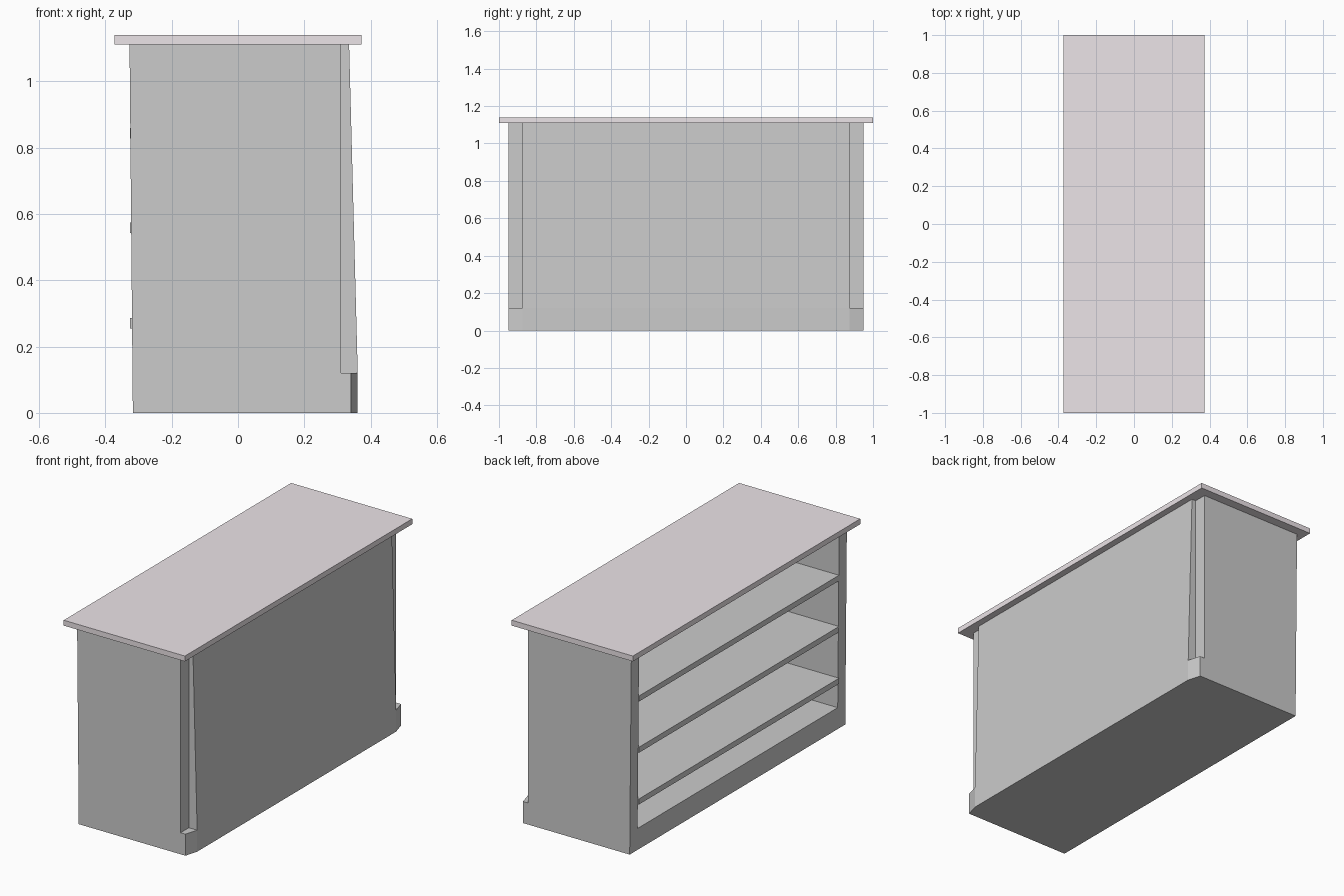
import bpy, bmesh
from mathutils import Vector

if "Cube" in bpy.data.objects:
    bpy.data.objects.remove(bpy.data.objects["Cube"])


def prism(name, points, direction):
    """Extrude a planar polygon along a direction into a closed solid."""
    bm = bmesh.new()
    face = bm.faces.new([bm.verts.new(p) for p in points])
    ext = bmesh.ops.extrude_face_region(bm, geom=[face], use_keep_orig=True)
    moved = [g for g in ext["geom"] if isinstance(g, bmesh.types.BMVert)]
    bmesh.ops.translate(bm, verts=moved, vec=Vector(direction))
    bmesh.ops.recalc_face_normals(bm, faces=bm.faces)
    mesh = bpy.data.meshes.new(name)
    bm.to_mesh(mesh)
    bm.free()
    obj = bpy.data.objects.new(name, mesh)
    bpy.context.collection.objects.link(obj)
    return obj


def box(name, x0, x1, y0, y1, z0, z1):
    corners = [(x0, y0, z0), (x1, y0, z0), (x1, y1, z0), (x0, y1, z0)]
    return prism(name, corners, (0, 0, z1 - z0))


def cut(target, cutter):
    cutter.hide_render = True
    mod = target.modifiers.new("cut", 'BOOLEAN')
    mod.operation = 'DIFFERENCE'
    mod.solver = 'EXACT'
    mod.object = cutter
    bpy.context.view_layer.objects.active = target
    bpy.ops.object.modifier_apply(modifier=mod.name)
    bpy.data.objects.remove(cutter)


TOP, PLINTH, HALF = 1.11, 0.12, 0.948
INNER, BACK = 0.88, 0.29

# Carcass: slightly flared side profile run along the full length
profile = [(-0.317, 0), (0.361, 0), (0.361, PLINTH), (0.335, TOP), (-0.327, TOP)]
carcass = prism("counter_body", [(x, -HALF, z) for x, z in profile], (0, 2 * HALF, 0))

# Open shelf bay on the staff side
cut(carcass, box("bay_cutter", -0.5, BACK, -INNER, INNER, PLINTH, 1.3))

for s in (-1, 1):
    # Stepped vertical corner above the plinth
    y0, y1 = sorted((s * 0.875, s * 1.1))
    cut(carcass, box("corner_cutter", 0.31, 0.5, y0, y1, PLINTH, 1.3))
    # Chamfered plinth corner, extended past both ends of the slope
    dx, dy = 0.021, HALF - 0.875
    tri = [(0.361 + dx, s * (0.875 - dy), -0.1),
           (0.340 - dx, s * (HALF + dy), -0.1),
           (0.361 + dx, s * (HALF + dy), -0.1)]
    cut(carcass, prism("chamfer_cutter", tri, (0, 0, 0.5)))

# Shelves, with upright front edges
for i, z in enumerate((0.255, 0.543, 0.828)):
    box(f"shelf_{i + 1}", -0.326, BACK, -INNER, INNER, z, z + 0.031)

# Overhanging worktop
worktop = box("worktop", -0.373, 0.373, -1, 1, TOP, 1.14)
mat = bpy.data.materials.new("worktop_mauve")
mat.diffuse_color = (0.84, 0.78, 0.81, 1)
mat.use_nodes = True
mat.node_tree.nodes["Principled BSDF"].inputs["Base Color"].default_value = mat.diffuse_color
worktop.data.materials.append(mat)
